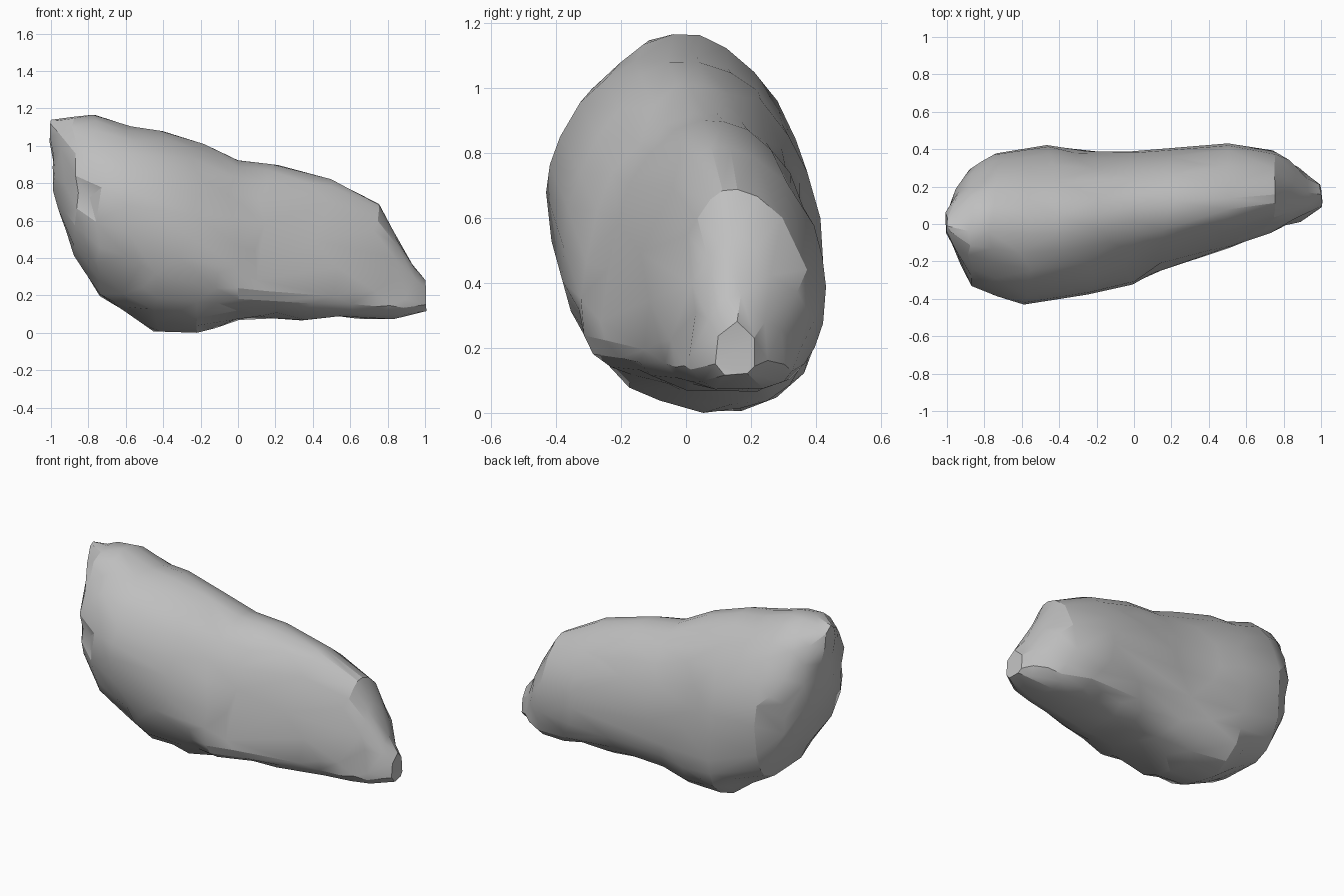
import bpy, bmesh, math
from mathutils import Vector, noise

cube = bpy.data.objects.get("Cube")
if cube:
    bpy.data.objects.remove(cube, do_unlink=True)

stone = bpy.data.materials.new("grey stone")
stone.use_nodes = True
grey = (0.52, 0.52, 0.52, 1)
stone.diffuse_color = grey
shader = next(n for n in stone.node_tree.nodes if n.type == "BSDF_PRINCIPLED")
shader.inputs["Base Color"].default_value = grey
shader.inputs["Roughness"].default_value = 0.9

# Cross-sections: x, top z, bottom z, front y, back y, widest z front, ridge y, keel y
SECTIONS = [
    (-1, 1.14, .88, -.05, .06, 1, -.01, 0),
    (-.95, 1.15, .66, -.16, .18, .9, -.01, .02),
    (-.87, 1.17, .42, -.34, .28, .75, 0, .03),
    (-.74, 1.16, .19, -.39, .38, .7, 0, .06),
    (-.58, 1.11, .1, -.43, .41, .68, -.01, .08),
    (-.44, 1.09, .01, -.41, .42, .6, -.01, .1),
    (-.22, 1.03, .01, -.37, .39, .5, .01, .12),
    (0, .93, .07, -.32, .39, .33, .06, .08),
    (.2, .91, .08, -.23, .4, .29, .08, .09),
    (.5, .82, .08, -.13, .43, .24, .1, .12),
    (.75, .69, .07, -.04, .39, .2, .13, .14),
    (.88, .47, .09, .02, .32, .18, .15, .16),
    (1, .28, .12, .09, .22, .18, .16, .16),
]
SIDES = 26


def ring_point(section, k):
    """Point k of a cross-section: sloping shoulders, squarer underside."""
    x, top, low, front, back, wide, ridge, keel = section
    a = math.tau * k / SIDES
    c, s = math.cos(a), math.sin(a)
    is_back, is_top = c > 0, s > 0
    side_z = low + (top - low) * .41 if is_back else wide
    if is_top:
        power = 1.05
    else:
        power = .75 if is_back or x > -.1 else .95
    base = ridge if is_top else keel
    y = base + abs(c) ** power * ((back if is_back else front) - base)
    z = side_z + abs(s) ** power * ((top if is_top else low) - side_z)
    return Vector((x, y, z))


def blend(a, b, t):
    return tuple(p + (q - p) * t for p, q in zip(a, b))


# Stone body lofted through the sections
bm = bmesh.new()
stations = []
for a, b in zip(SECTIONS, SECTIONS[1:]):
    stations += [a, blend(a, b, .5)]
stations.append(SECTIONS[-1])
rings = [[bm.verts.new(ring_point(s, k)) for k in range(SIDES)] for s in stations]
for r, q in zip(rings, rings[1:]):
    for k in range(SIDES):
        j = (k + 1) % SIDES
        bm.faces.new((r[k], r[j], q[j], q[k]))
bm.faces.new(rings[0])
bm.faces.new(rings[-1])
bmesh.ops.recalc_face_normals(bm, faces=bm.faces[:])
bm.normal_update()

# Gentle unevenness, rougher underneath and at the two ends
for v in bm.verts:
    rough = .01 + (.018 if v.co.z < .2 or abs(v.co.x) > .8 else 0)
    v.co += v.normal * rough * noise.noise(v.co * 6)

# Chips: nearby points are pushed in
CHIPS = [((.12, -.27, .4), .13, .05), ((-.83, -.35, .7), .1, .035),
         ((-.6, -.36, .28), .12, .04), ((-.2, -.15, .98), .08, .02),
         ((-.3, .38, .6), .09, .02), ((.4, .3, .72), .09, .02)]
for centre, radius, depth in CHIPS:
    for v in bm.verts:
        d = (v.co - Vector(centre)).length
        if d < radius:
            v.co -= v.normal * depth * (1 - d / radius)

bmesh.ops.triangulate(bm, faces=bm.faces[:])
mesh = bpy.data.meshes.new("rock")
bm.to_mesh(mesh)
bm.free()
rock = bpy.data.objects.new("rock", mesh)
bpy.context.collection.objects.link(rock)
mesh.materials.append(stone)

# Merge small triangles into broad irregular facets
reduce = rock.modifiers.new("broad facets", "DECIMATE")
reduce.ratio = .4
bpy.context.view_layer.objects.active = rock
rock.select_set(True)
bpy.ops.object.modifier_apply(modifier=reduce.name)

# Rest on the ground
ground = min(v.co.z for v in mesh.vertices)
for v in mesh.vertices:
    v.co.z -= ground
bpy.ops.object.shade_smooth_by_angle(angle=math.radians(24))
